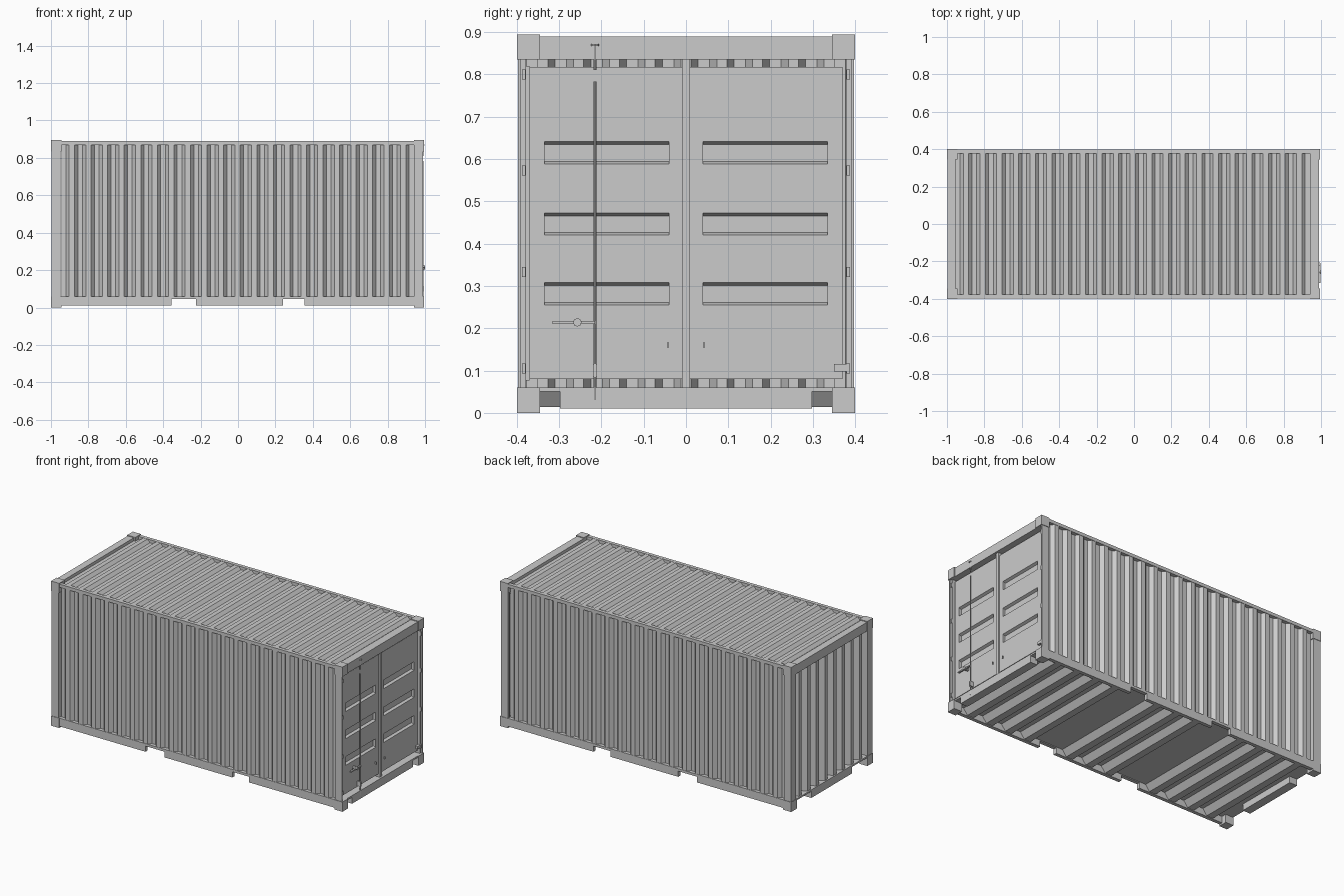
import bpy, bmesh, math
from mathutils import Vector

cube = bpy.data.objects.get("Cube")
if cube:
    bpy.data.objects.remove(cube)

steel = bpy.data.materials.new("light_grey_steel")
steel.use_nodes = True
GREY = (0.6, 0.6, 0.6, 1)
steel.diffuse_color = GREY
steel.node_tree.nodes["Principled BSDF"].inputs["Base Color"].default_value = GREY


def finish(name, bm):
    mesh = bpy.data.meshes.new(name)
    bm.to_mesh(mesh)
    bm.free()
    mesh.materials.append(steel)
    ob = bpy.data.objects.new(name, mesh)
    bpy.context.scene.collection.objects.link(ob)
    return ob


def box(name, x, y, z):
    """Box from (low, high) ranges."""
    bm = bmesh.new()
    bmesh.ops.create_cube(bm, size=1)
    for v in bm.verts:
        v.co = Vector([(a + b) / 2 + c * (b - a) for (a, b), c in zip((x, y, z), v.co)])
    return finish(name, bm)


def sweep(name, points, axis, lo, hi, closed=True):
    """Profile extruded along an axis; an open profile gives a sheet."""
    def place(p, t):
        co = list(p)
        co.insert(axis, t)
        return co
    bm = bmesh.new()
    a = [bm.verts.new(place(p, lo)) for p in points]
    b = [bm.verts.new(place(p, hi)) for p in points]
    n = len(points)
    for i in range(n if closed else n - 1):
        j = (i + 1) % n
        bm.faces.new((a[i], a[j], b[j], b[i]))
    if closed:
        bm.faces.new(a)
        bm.faces.new(b)
        bmesh.ops.recalc_face_normals(bm, faces=bm.faces)
    return finish(name, bm)


def orient(ob, direction):
    """Turn an open sheet's faces towards a direction."""
    bm = bmesh.new()
    bm.from_mesh(ob.data)
    flip = [f for f in bm.faces if f.normal.dot(Vector(direction)) < 0]
    bmesh.ops.reverse_faces(bm, faces=flip)
    bm.to_mesh(ob.data)
    bm.free()


def ribs(start, end, count, low, high, flat=0.28, slope=0.2):
    """Trapezoid wave that starts and ends on the low level."""
    step = (end - start) / (count + flat)
    pts = []
    for i in range(count):
        u = start + i * step
        pts += [(u, low), (u + flat * step, low),
                (u + (flat + slope) * step, high), (u + (1 - slope) * step, high)]
    return pts + [(end - flat * step, low), (end, low)]


def rod(name, centre, axis, length, radius, sides=8):
    bm = bmesh.new()
    bmesh.ops.create_cone(bm, cap_ends=True, segments=sides, radius1=radius,
                          radius2=radius, depth=length)
    turn = Vector((0, 0, 1)).rotation_difference(Vector(axis))
    for v in bm.verts:
        v.co = turn @ v.co + Vector(centre)
    return finish(name, bm)


# Corner castings and posts
for end, x in (("closed", (-1, -0.945)), ("door", (0.94, 0.995))):
    for side, s in (("front", -1), ("back", 1)):
        y = sorted((s * 0.345, s * 0.4))
        box(f"{end}_{side}_lower_casting", x, y, (0, 0.06))
        box(f"{end}_{side}_upper_casting", x, y, (0.835, 0.895))
        inner = 0.39 if end == "door" else 0.35
        box(f"{end}_{side}_post", (x[0] + 0.002, x[1] - 0.005),
            sorted((s * inner, s * 0.397)), (0.06, 0.835))
        if end == "door":
            box(f"{side}_door_jamb", (0.94, 0.98), sorted((s * 0.378, s * 0.39)), (0.06, 0.835))

# Side rails, the lower ones notched for fork pockets
notched = [(-0.945, 0.01), (-0.355, 0.01), (-0.355, 0.045), (-0.225, 0.045),
           (-0.225, 0.01), (0.24, 0.01), (0.24, 0.045), (0.355, 0.045),
           (0.355, 0.01), (0.94, 0.01), (0.94, 0.06), (-0.945, 0.06)]
for side, s in (("front", -1), ("back", 1)):
    lo, hi = sorted((s * 0.376, s * 0.398))
    sweep(f"{side}_lower_rail", notched, 1, lo, hi)
    box(f"{side}_upper_rail", (-0.945, 0.94), (lo, hi), (0.87, 0.89))

# End headers and sills
box("closed_header", (-0.998, -0.955), (-0.345, 0.345), (0.835, 0.89))
box("door_header", (0.94, 0.99), (-0.345, 0.345), (0.835, 0.89))
for end, x, w in (("closed", (-0.998, -0.945), 0.2), ("door", (0.94, 0.99), 0.298)):
    sill = [(-0.345, 0.06), (-0.345, 0.05), (-w, 0.05), (-w, 0.01),
            (w, 0.01), (w, 0.05), (0.345, 0.05), (0.345, 0.06)]
    sweep(f"{end}_sill", sill, 0, *x)

# Corrugated walls, roof and floor
for side, s in (("front", -1), ("back", 1)):
    wave = ribs(-0.945, 0.94, 21, s * 0.376, s * 0.396)
    orient(sweep(f"{side}_wall", wave, 2, 0.06, 0.87, closed=False), (0, s, 0))
roof = sweep("roof", ribs(-0.955, 0.94, 21, 0.871, 0.889), 1, -0.378, 0.378, closed=False)
orient(roof, (0, 0, 1))
end_wave = [(x, y) for y, x in ribs(-0.35, 0.35, 8, -0.955, -0.99)]
orient(sweep("closed_end_wall", end_wave, 2, 0.06, 0.835, closed=False), (-1, 0, 0))
floor_wave = (ribs(-0.945, -0.36, 4, 0.05, 0.014) + ribs(-0.22, 0.235, 3, 0.05, 0.014)
              + ribs(0.36, 0.94, 4, 0.05, 0.014))
orient(sweep("floor", floor_wave, 1, -0.378, 0.378, closed=False), (0, 0, -1))

# Doors with three sunken panels each
FACE, BACK = 0.97, 0.94
door_profile = [(BACK, 0.08), (FACE, 0.08)]
for z in (0.255, 0.42, 0.588):
    door_profile += [(FACE, z), (FACE - 0.016, z + 0.006),
                     (FACE - 0.016, z + 0.046), (FACE, z + 0.053)]
door_profile += [(FACE, 0.818), (BACK, 0.818)]
for side, s in (("front", -1), ("back", 1)):
    sweep(f"{side}_door_panel", door_profile, 1, *sorted((s * 0.04, s * 0.334)))
    box(f"{side}_door_inner_stile", (BACK, FACE), sorted((s * 0.01, s * 0.04)), (0.08, 0.818))
    box(f"{side}_door_outer_stile", (BACK, FACE), sorted((s * 0.334, s * 0.37)), (0.08, 0.818))
    box(f"{side}_door_stop", (FACE, FACE + 0.008), sorted((s * 0.041, s * 0.044)), (0.153, 0.167))
    for i, z in enumerate((0.105, 0.333, 0.573, 0.8)):
        box(f"{side}_hinge_{i + 1}", (0.965, 0.987),
            sorted((s * 0.379, s * 0.388)), (z - 0.012, z + 0.012))
box("front_door_seal", (BACK, FACE - 0.008), (-0.378, -0.37), (0.076, 0.82))
box("door_centre_strip", (BACK, FACE + 0.008), (-0.01, 0.01), (0.06, 0.835))
box("back_door_latch", (0.965, 0.985), (0.35, 0.384), (0.098, 0.115))

# Locking bar with handle
BAR_X, BAR_Y = 0.988, -0.215
for name, lo, hi in (("lower_lock_bar", 0.03, 0.783), ("upper_lock_bar", 0.81, 0.87)):
    rod(name, (BAR_X, BAR_Y, (lo + hi) / 2), (0, 0, 1), hi - lo, 0.0035)
rod("lock_bar_cap", (BAR_X, BAR_Y, 0.87), (0, 0, 1), 0.005, 0.01)
box("lock_bar_guide", (FACE, 0.994), (-0.22, -0.21), (0.085, 0.115))
box("lock_handle", (0.986, 0.996), (-0.315, BAR_Y), (0.21, 0.217))
rod("handle_pivot", (0.985, -0.257, 0.214), (1, 0, 0), 0.03, 0.01)
